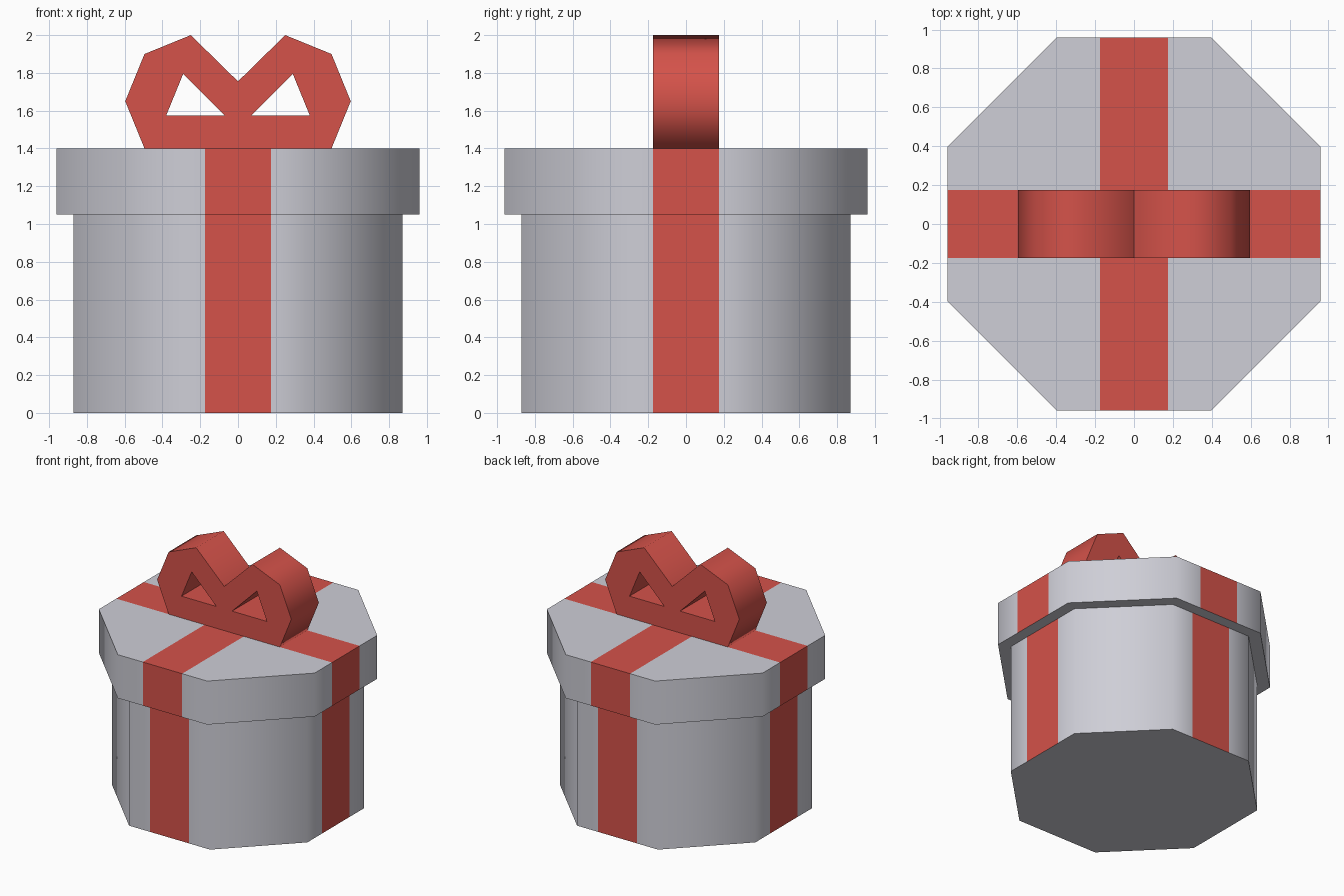
import bpy, bmesh, math
from mathutils import Vector

if "Cube" in bpy.data.objects:
    bpy.data.objects.remove(bpy.data.objects["Cube"])

RIBBON = 0.175  # half width of the ribbon


def material(name, rgb):
    m = bpy.data.materials.new(name)
    m.diffuse_color = (*rgb, 1)
    m.use_nodes = True
    m.node_tree.nodes["Principled BSDF"].inputs["Base Color"].default_value = m.diffuse_color
    return m


grey = material("light grey", (0.62, 0.62, 0.68))
red = material("ribbon red", (0.66, 0.085, 0.068))


def finish(name, bm, mats, angle):
    bmesh.ops.recalc_face_normals(bm, faces=bm.faces[:])
    mesh = bpy.data.meshes.new(name)
    bm.to_mesh(mesh)
    bm.free()
    for m in mats:
        mesh.materials.append(m)
    ob = bpy.data.objects.new(name, mesh)
    bpy.context.collection.objects.link(ob)
    bpy.ops.object.select_all(action='DESELECT')
    ob.select_set(True)
    bpy.context.view_layer.objects.active = ob
    bpy.ops.object.shade_smooth_by_angle(angle=math.radians(angle))


def octagon_part(name, half, z0, z1):
    """Octagonal prism with ribbon stripes cut into its sides and top."""
    bm = bmesh.new()
    r = half / math.cos(math.pi / 8)
    ring = [bm.verts.new((r * math.cos(a), r * math.sin(a), z0))
            for a in (math.pi / 8 + i * math.pi / 4 for i in range(8))]
    base = bm.faces.new(ring)
    ext = bmesh.ops.extrude_face_region(bm, geom=[base], use_keep_orig=True)
    top = [v for v in ext["geom"] if isinstance(v, bmesh.types.BMVert)]
    bmesh.ops.translate(bm, verts=top, vec=(0, 0, z1 - z0))
    bmesh.ops.recalc_face_normals(bm, faces=bm.faces[:])
    for axis in (Vector((1, 0, 0)), Vector((0, 1, 0))):
        for s in (-1, 1):
            bmesh.ops.bisect_plane(bm, geom=bm.verts[:] + bm.edges[:] + bm.faces[:],
                                   plane_co=axis * s * RIBBON, plane_no=axis)
    # Ribbon colour: every face within the cross, except underneath
    for f in bm.faces:
        c = f.calc_center_median()
        if min(abs(c.x), abs(c.y)) < RIBBON - 0.01 and f.normal.z > -0.5:
            f.material_index = 1
    finish(name, bm, [grey, red], 50)


octagon_part("box_body", 0.87, 0.0, 1.05)
octagon_part("box_lid", 0.96, 1.05, 1.40)

# Bow: half outline A-F with triangular hole P-Q-R, mirrored and extruded
pts = dict(A=(0, 1.4), B=(0.495, 1.4), C=(0.597, 1.65), D=(0.495, 1.9), E=(0.25, 2.0),
           F=(0, 1.755), P=(0.07, 1.575), Q=(0.38, 1.575), R=(0.29, 1.795))
bm = bmesh.new()
for s in (-1, 1):
    v = {k: bm.verts.new((s * x, -RIBBON, z)) for k, (x, z) in pts.items()}
    for face in ("ABQP", "BCQ", "CDRQ", "DER", "EFPR", "FAP"):
        bm.faces.new([v[k] for k in (face if s > 0 else face[::-1])])
bmesh.ops.remove_doubles(bm, verts=bm.verts[:], dist=0.0001)
ext = bmesh.ops.extrude_face_region(bm, geom=bm.faces[:], use_keep_orig=True)
back = [g for g in ext["geom"] if isinstance(g, bmesh.types.BMVert)]
bmesh.ops.translate(bm, verts=back, vec=(0, 2 * RIBBON, 0))
finish("bow", bm, [red], 70)
